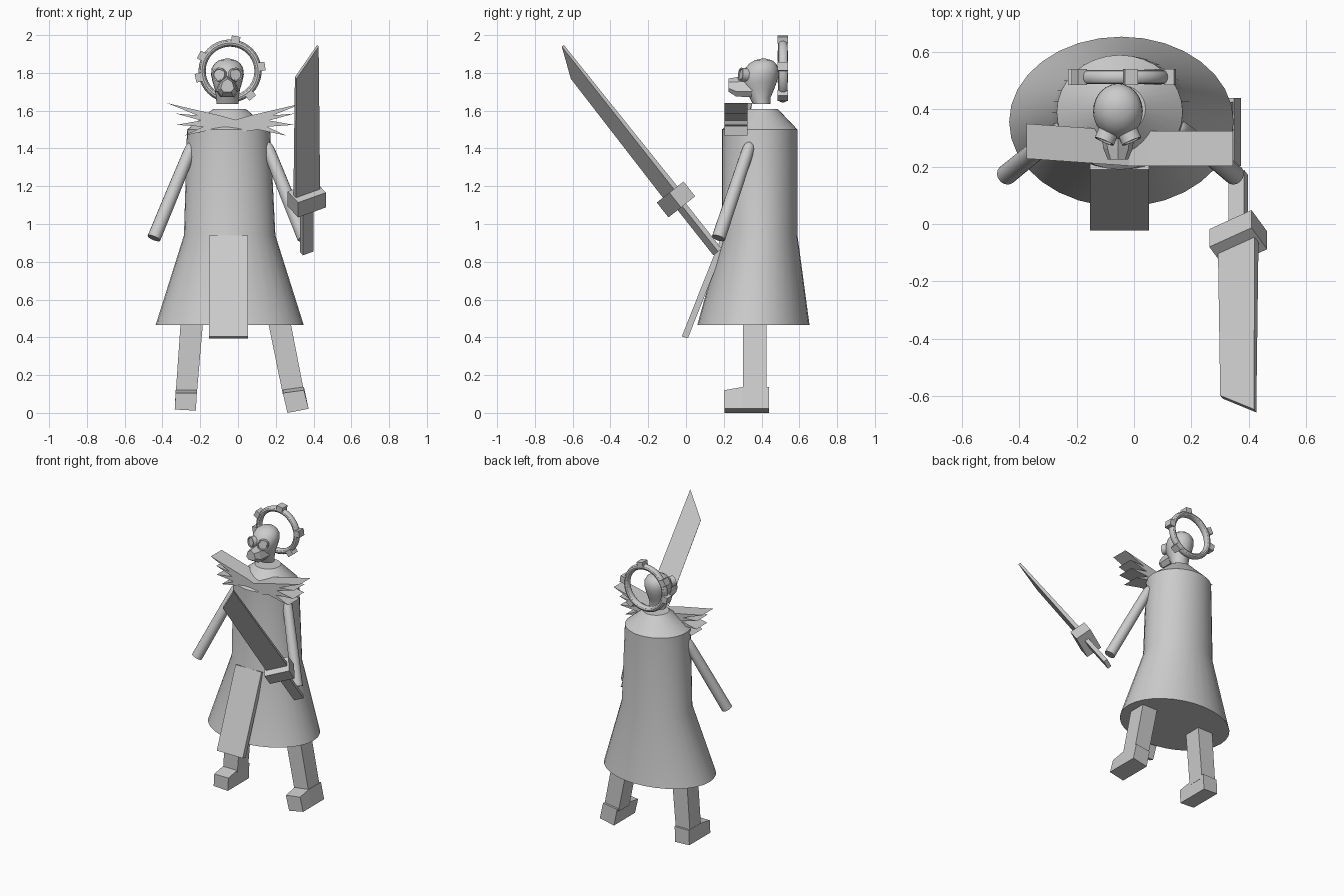
import bpy, bmesh, math
from mathutils import Vector, Matrix

if "Cube" in bpy.data.objects:
    bpy.data.objects.remove(bpy.data.objects["Cube"])


def loft(name, rings, smooth=True):
    """Skin a list of closed point rings and cap both ends."""
    bm = bmesh.new()
    vr = [[bm.verts.new(p) for p in r] for r in rings]
    n = len(vr[0])
    for a, b in zip(vr, vr[1:]):
        for i in range(n):
            j = (i + 1) % n
            bm.faces.new((a[i], a[j], b[j], b[i]))
    bm.faces.new(vr[0][::-1])
    bm.faces.new(vr[-1])
    bmesh.ops.recalc_face_normals(bm, faces=bm.faces)
    me = bpy.data.meshes.new(name)
    bm.to_mesh(me)
    bm.free()
    ob = bpy.data.objects.new(name, me)
    bpy.context.collection.objects.link(ob)
    if smooth:
        bpy.ops.object.select_all(action='DESELECT')
        ob.select_set(True)
        bpy.context.view_layer.objects.active = ob
        bpy.ops.object.shade_smooth_by_angle(angle=math.radians(35))
    return ob


def ellipse(cx, cy, z, rx, ry, n=32):
    return [(cx + rx * math.cos(2 * math.pi * i / n),
             cy + ry * math.sin(2 * math.pi * i / n), z) for i in range(n)]


def tube(name, path, radii, n=16):
    """Straight round limb through path points."""
    d = (Vector(path[-1]) - Vector(path[0])).normalized()
    a = d.orthogonal().normalized()
    b = d.cross(a)
    rings = [[Vector(p) + r * (a * math.cos(2 * math.pi * i / n) + b * math.sin(2 * math.pi * i / n))
              for i in range(n)] for p, r in zip(path, radii)]
    return loft(name, rings)


def quad(x0, x1, y0, y1, z0, z1=None):
    """Four-point section, z0 on the low-x side and z1 on the high-x side."""
    z1 = z0 if z1 is None else z1
    return [(x0, y0, z0), (x1, y0, z1), (x1, y1, z1), (x0, y1, z0)]


# long coat with sloped shoulders
loft("coat", [ellipse(-.044, .357, .465, .392, .297),
              ellipse(-.044, .39, .94, .242, .2),
              ellipse(-.05, .39, 1.5, .22, .2),
              ellipse(-.045, .402, 1.61, .085, .083)])

# front flap hanging away from the coat
loft("front_flap", [quad(-.153, .053, -.022, .01, .405, .405)[:2] +
                    [(.053, .01, .395), (-.153, .01, .395)],
                    [(-.153, .19, .94), (.053, .19, .94), (.053, .222, .93), (-.153, .222, .93)]], False)

# legs and feet: top x, ankle x, sole x, sole heights
for side, xt, xa, xs, zs in (("left", -.295, -.33, -.335, (.018, .012)),
                             ("right", .135, .237, .262, (.0, .022))):
    w = .112
    tilt = .0 if side == "left" else .015
    loft(side + "_leg", [quad(xa, xa + w, .302, .426, .1, .1 + tilt),
                         quad(xt, xt + w + .008, .302, .426, .6)], False)
    # wedge-toed foot
    top = [(xa, .203, .105), (xa + w, .203, .105 + tilt), (xa + w, .3, .122 + tilt),
           (xa, .3, .122), ]
    sec = []
    for y, h in ((.203, .105), (.3, .122), (.44, .122)):
        sec.append([(xs, y, zs[0]), (xs + w, y, zs[1]),
                    (xa + w, y, h + tilt), (xa, y, h)])
    loft(side + "_foot", sec, False)

# arms with rounded shoulders
for side, top, end in (("left", (-.245, .335, 1.41), (-.445, .172, .925)),
                       ("right", (.155, .335, 1.41), (.35, .172, .925))):
    a, b = Vector(top), Vector(end)
    ts = (-.045, -.035, -.012, .02, .1, .5, 1)
    tube(side + "_arm", [a.lerp(b, t) for t in ts], [.005, .018, .027, .031, .033, .035, .036])

# jagged collar, one wing each side
wing = [(-.005, 1.48), (-.005, 1.55), (.07, 1.572), (.36, 1.64), (.2, 1.575), (.315, 1.585),
        (.18, 1.548), (.31, 1.525), (.17, 1.515), (.27, 1.468), (.12, 1.5)]
for side, s in (("right", 1), ("left", -1)):
    skew = 0 if s > 0 else .07
    loft(side + "_collar_wing", [[(-.015 + s * x, y + skew * x, z) for x, z in wing]
                                 for y in (.203, .325)], False)

# masked head
X = -.056
loft("head", [ellipse(X, cy, z, rx, ry, 24) for z, cy, rx, ry in (
    (1.635, .40, .058, .046), (1.67, .392, .06, .056), (1.71, .388, .066, .077),
    (1.75, .388, .078, .092), (1.79, .394, .087, .096), (1.825, .401, .083, .088),
    (1.85, .406, .068, .07), (1.867, .41, .045, .046), (1.875, .41, .012, .012))])
snout = [(0, .055), (.037, .03), (.052, -.02), (.03, -.047), (-.03, -.047), (-.052, -.02), (-.037, .03)]
loft("mask_snout", [[(X + x * k, y, zc + z * k) for x, z in snout]
                    for y, k, zc in ((.35, 1.15, 1.725), (.265, 1, 1.722), (.225, .68, 1.732))], False)
for side, s in (("left", -1), ("right", 1)):
    c = Vector((X + s * .041, .305, 1.79))
    d = Vector((s * .38, -.9, .12)).normalized()
    tube(side + "_goggle", [c - d * .02, c + d * .018, c + d * .018, c + d * .012],
         [.036, .036, .029, .027], 20)

# ring behind the head
C = Vector((-.042, .513, 1.81))
bpy.ops.mesh.primitive_torus_add(major_segments=40, minor_segments=12, major_radius=.148,
                                 minor_radius=.019, location=C, rotation=(math.pi / 2, 0, 0))
halo = bpy.context.object
halo.name = "head_ring"
halo.scale.z = 1.3
bpy.ops.object.shade_smooth_by_angle()
for i, deg in enumerate((80, 152, 192, 8, -50)):
    a = math.radians(deg)
    bpy.ops.mesh.primitive_cube_add(size=1, location=C + Vector((math.cos(a), 0, math.sin(a))) * .169,
                                    rotation=(0, -a, 0))
    t = bpy.context.object
    t.name = f"ring_block_{i}"
    t.scale = (.036, .056, .046)

# sword, built in its own frame: w across, t thick, u along
u = Vector((0, -.62, .785)).normalized()
a = math.radians(30)
w = Vector((math.cos(a), math.sin(a) * u.z, -math.sin(a) * u.y))
t = u.cross(w)
G = Vector((.364, -.053, 1.13))


def bar(name, lo, hi):
    """Bar between two ends, each (half width, half thickness, u at -w, u at +w)."""
    rings = []
    for hw, ht, ul, ur in (lo, hi):
        rings.append([G + w * sx * hw + t * st * ht + u * (ur if sx > 0 else ul)
                      for sx, st in ((-1, -1), (1, -1), (1, 1), (-1, 1))])
    return loft(name, rings, False)


bar("sword_blade", (.074, .014, 0, 0), (.068, .008, .846, 1.01))
bar("sword_guard", (.085, .055, -.05, -.05), (.085, .055, .05, .05))
bar("sword_handle", (.032, .014, -.355, -.355), (.032, .014, 0, 0))
